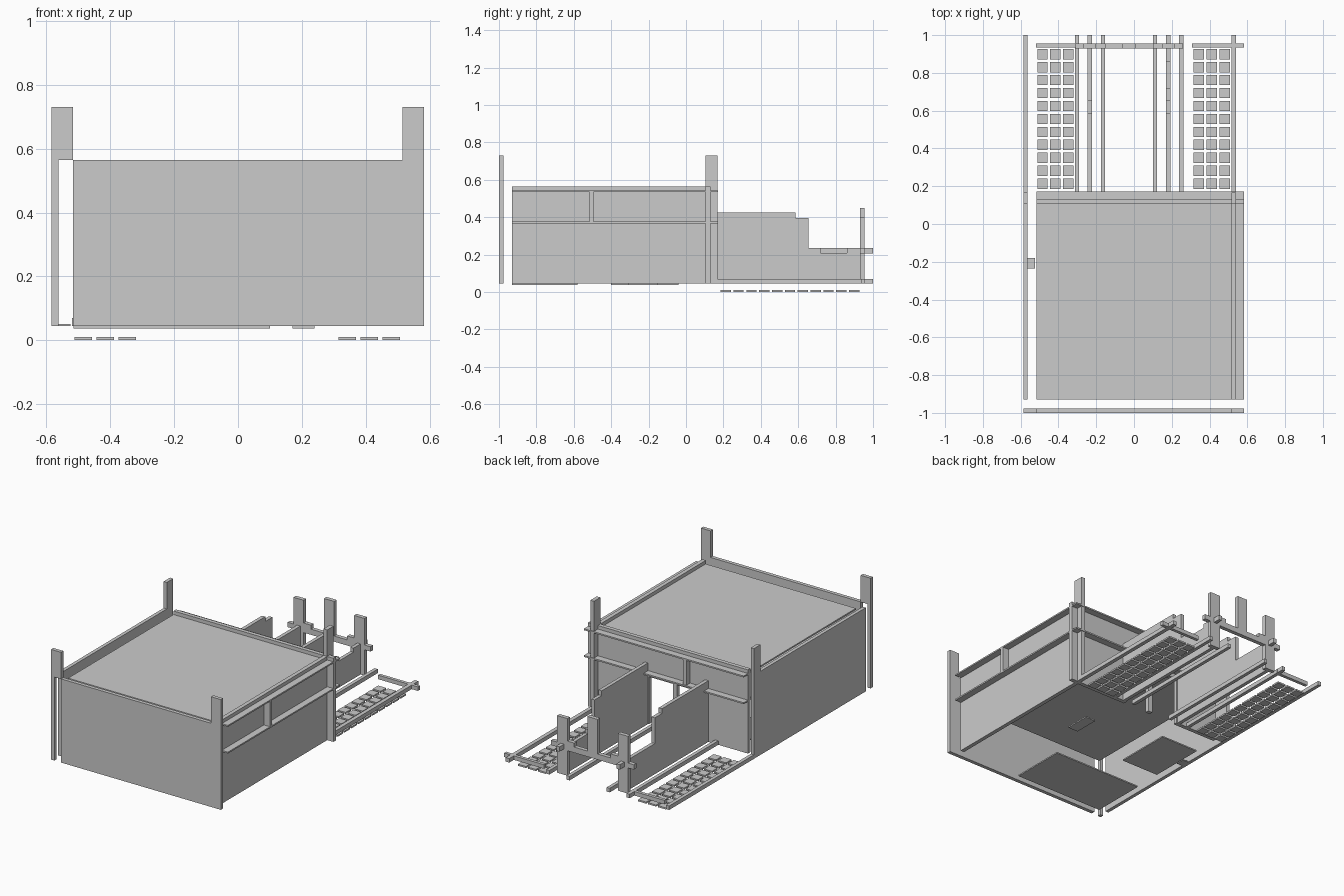
import bpy, bmesh

G = 0.045      # underside of the wall panels
TOP = 0.565    # parapet height


def box(name, x0, x1, y0, y1, z0, z1):
    bm = bmesh.new()
    bmesh.ops.create_cube(bm, size=1)
    for v in bm.verts:
        v.co = ((x0 + x1) / 2 + v.co.x * (x1 - x0),
                (y0 + y1) / 2 + v.co.y * (y1 - y0),
                (z0 + z1) / 2 + v.co.z * (z1 - z0))
    return finish(name, bm)


def finish(name, bm):
    bmesh.ops.recalc_face_normals(bm, faces=bm.faces)
    me = bpy.data.meshes.new(name)
    bm.to_mesh(me)
    bm.free()
    ob = bpy.data.objects.new(name, me)
    bpy.context.collection.objects.link(ob)
    return ob


def panel(name, axis, a, b, outline):
    """Cut sheet: outline (u, z) extruded from a to b along x or y."""
    bm = bmesh.new()
    place = (lambda u, z, t: (t, u, z)) if axis == 'x' else (lambda u, z, t: (u, t, z))
    f = bm.faces.new([bm.verts.new(place(u, z, a)) for u, z in outline])
    ext = bmesh.ops.extrude_face_region(bm, geom=[f])
    for v in ext['geom']:
        if isinstance(v, bmesh.types.BMVert):
            v.co['xyz'.index(axis)] = b
    return finish(name, bm)


# front panel with corner posts and an open slot near the left edge
panel('front_wall', 'y', -1.0, -0.977, [
    (-0.517, G), (0.582, G), (0.582, 0.73), (0.515, 0.73), (0.515, TOP),
    (-0.517, TOP), (-0.517, 0.73), (-0.585, 0.73), (-0.585, G),
    (-0.563, G), (-0.563, TOP - 0.001), (-0.517, TOP - 0.001)])

# side panels: wall, rear post, and long low rail at the back
for name, x0, x1 in (('left_wall', -0.585, -0.563), ('right_wall', 0.515, 0.54)):
    panel(name, 'x', x0, x1, [
        (-0.93, G), (1.0, G), (1.0, 0.07), (0.168, 0.07), (0.168, 0.73),
        (0.105, 0.73), (0.105, TOP), (-0.93, TOP)])

# back facade with the doorway
panel('back_facade', 'y', 0.105, 0.13, [
    (-0.517, G), (-0.215, G), (-0.215, 0.34), (0.165, 0.34), (0.165, G),
    (0.582, G), (0.582, TOP), (-0.517, TOP)])
box('door_post', -0.03, 0.0, 0.105, 0.13, G, 0.34)

# upper floor and roof sheets projecting as ledges
box('upper_floor', -0.517, 0.582, -0.93, 0.172, 0.368, 0.377)
box('roof', -0.517, 0.582, -0.93, 0.172, 0.534, 0.543)
box('side_window_fin', 0.54, 0.582, -0.517, -0.495, 0.377, 0.534)
box('back_window_fin', -0.12, -0.098, 0.13, 0.168, 0.377, 0.534)

# thin ground floor sheets
box('floor_front', -0.515, 0.1, -0.93, -0.58, 0.037, G)
box('floor_side', -0.51, -0.25, -0.4, -0.04, 0.037, G)
box('floor_hatch', 0.17, 0.24, -0.31, -0.15, 0.037, G)
box('side_step', -0.563, -0.525, -0.235, -0.18, G, 0.051)

# stepped walls running out to the back gate
panel('entry_wall_left', 'x', -0.245, -0.222, [
    (0.13, G), (0.953, G), (0.953, 0.205), (1.0, 0.205), (1.0, 0.235),
    (0.655, 0.235), (0.655, 0.395), (0.585, 0.395), (0.585, 0.425), (0.13, 0.425)])
panel('entry_wall_right', 'x', 0.17, 0.192, [
    (0.13, G), (0.953, G), (0.953, 0.205), (1.0, 0.205), (1.0, 0.235),
    (0.86, 0.235), (0.86, 0.21), (0.72, 0.21), (0.72, 0.235),
    (0.655, 0.235), (0.655, 0.395), (0.585, 0.395), (0.585, 0.425), (0.13, 0.425)])

# back gate with three posts on a raised bar
panel('back_gate', 'y', 0.93, 0.955, [
    (-0.27, G), (-0.2, G), (-0.2, 0.2), (0.147, 0.2), (0.147, G), (0.217, G),
    (0.217, 0.205), (0.26, 0.205), (0.26, 0.235), (0.217, 0.235), (0.217, 0.4),
    (0.147, 0.4), (0.147, 0.26), (0.1, 0.26), (0.1, 0.235), (0.01, 0.235),
    (0.01, 0.45), (-0.06, 0.45), (-0.06, 0.235), (-0.15, 0.235), (-0.15, 0.26),
    (-0.2, 0.26), (-0.2, 0.401), (-0.27, 0.401), (-0.27, 0.235), (-0.31, 0.235),
    (-0.31, 0.205), (-0.27, 0.205)])

# low rails
for i, x in enumerate((-0.302, -0.165, 0.112, 0.25)):
    box(f'garden_rail_{i}', x - 0.011, x + 0.011, 0.13, 1.0, G, 0.07)
box('end_rail_left', -0.52, -0.29, 0.935, 0.955, G, 0.07)
box('end_rail_right', 0.308, 0.582, 0.935, 0.955, G, 0.07)

# paving tiles, 3 x 11 on each side
for side, start in (('left', -0.512), ('right', 0.315)):
    for c in range(3):
        for r in range(11):
            x, y = start + c * 0.0685, 0.185 + r * 0.0687
            box(f'paving_{side}_{c}_{r}', x, x + 0.055, y, y + 0.055, 0.0, 0.01)
